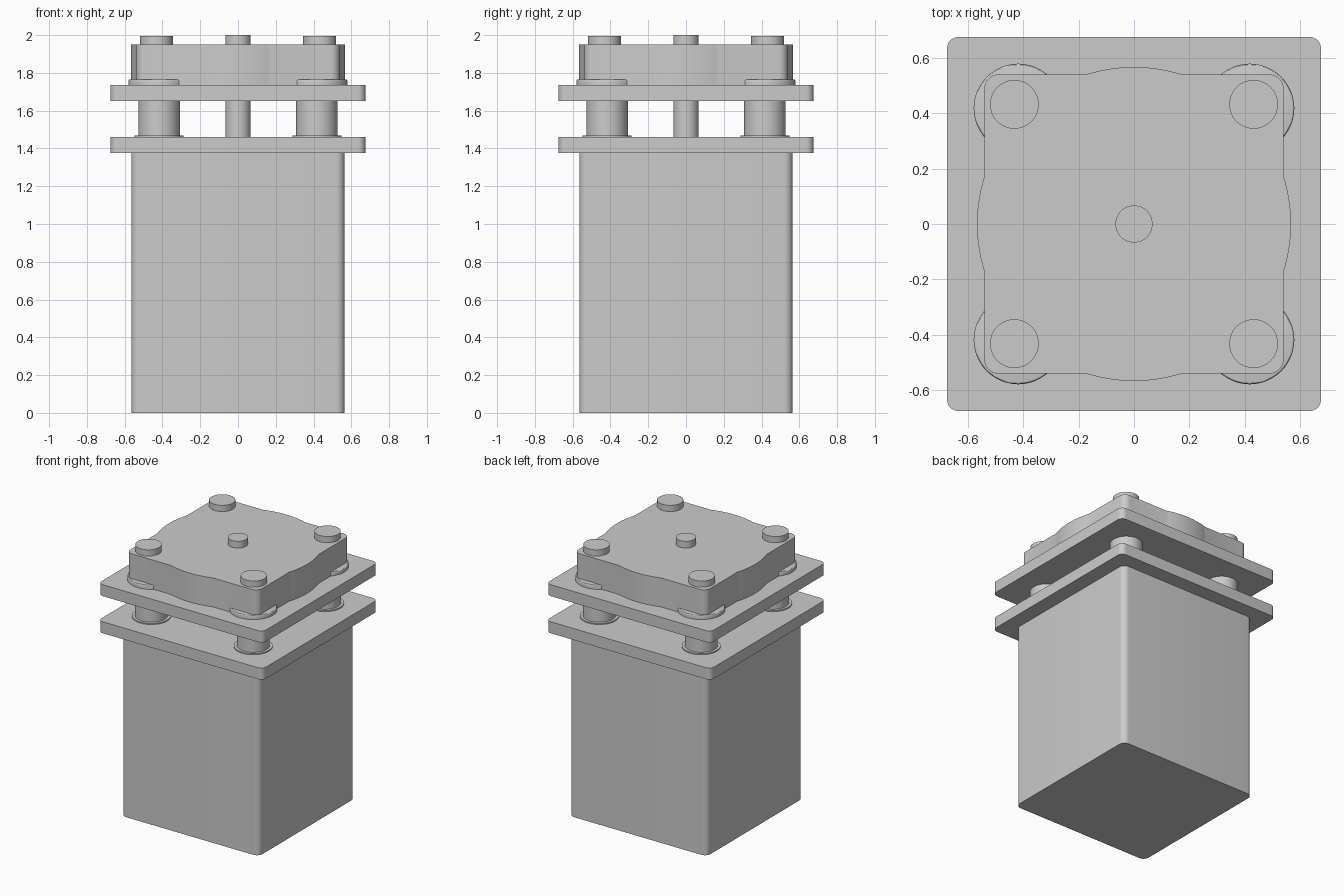
import bpy, bmesh, math

cube = bpy.data.objects.get("Cube")
if cube:
    bpy.data.objects.remove(cube, do_unlink=True)

grey = bpy.data.materials.new("plain_grey")
grey.use_nodes = True
color = (0.6, 0.6, 0.6, 1)
grey.diffuse_color = color
grey.node_tree.nodes["Principled BSDF"].inputs["Base Color"].default_value = color


def prism(name, outline, z0, z1, top_round=0):
    """Extrude an outline upward, with an optional rounded top rim."""
    bm = bmesh.new()
    face = bm.faces.new([bm.verts.new((x, y, z0)) for x, y in outline])
    ext = bmesh.ops.extrude_face_region(bm, geom=[face])["geom"]
    top = [g for g in ext if isinstance(g, bmesh.types.BMVert)]
    bmesh.ops.translate(bm, verts=top, vec=(0, 0, z1 - z0))
    bmesh.ops.recalc_face_normals(bm, faces=bm.faces)
    if top_round:
        rim = [e for e in bm.edges if all(v in top for v in e.verts)]
        bmesh.ops.bevel(bm, geom=rim, offset=top_round, segments=3,
                        profile=0.5, affect='EDGES')
    mesh = bpy.data.meshes.new(name)
    bm.to_mesh(mesh)
    bm.free()
    mesh.materials.append(grey)
    obj = bpy.data.objects.new(name, mesh)
    bpy.context.collection.objects.link(obj)
    bpy.ops.object.select_all(action='DESELECT')
    obj.select_set(True)
    bpy.context.view_layer.objects.active = obj
    bpy.ops.object.shade_smooth_by_angle(angle=math.radians(30))
    return obj


def arc(cx, cy, r, start, end, steps):
    angles = [math.radians(start + (end - start) * i / steps) for i in range(steps + 1)]
    return [(cx + r * math.cos(a), cy + r * math.sin(a)) for a in angles]


def circle(cx, cy, r):
    return arc(cx, cy, r, 0, 360, 48)[:-1]


def rounded_square(half, r, bulge=0):
    """Square with round corners; bulge is the radius of a disc merged into it."""
    points = []
    c = half - r
    spread = math.degrees(math.acos(half / bulge)) if bulge else 0
    for i, (sx, sy) in enumerate([(1, 1), (-1, 1), (-1, -1), (1, -1)]):
        if bulge:
            points += arc(0, 0, bulge, i * 90 - spread, i * 90 + spread, 16)
        points += arc(sx * c, sy * c, r, i * 90, i * 90 + 90, 8)
    return points


# Main housing and the two mounting plates
prism("housing", rounded_square(0.565, 0.045), 0, 1.375)
prism("lower_plate", rounded_square(0.675, 0.04), 1.375, 1.46)
prism("upper_plate", rounded_square(0.675, 0.04), 1.65, 1.735)

# Cap with a gentle bulge on each side, and the centre rod
prism("cap", rounded_square(0.54, 0.05, bulge=0.567), 1.735, 1.95)
prism("centre_rod", circle(0, 0, 0.067), 1.46, 2.0)

# Corner posts with their collars and bolt heads
for side, sx in (("left", 1), ("right", -1)):
    for end, sy in (("front", -1), ("back", 1)):
        tag = f"{end}_{side}"
        x, y = 0.418 * sx, 0.418 * sy
        prism("post_" + tag, circle(x, y, 0.11), 1.46, 1.65)
        prism("lower_collar_" + tag, circle(x, y, 0.13), 1.46, 1.468)
        prism("upper_collar_" + tag, circle(x, y, 0.161), 1.735, 1.766, 0.008)
        prism("bolt_head_" + tag, circle(0.432 * sx, 0.432 * sy, 0.088), 1.95, 1.996)
